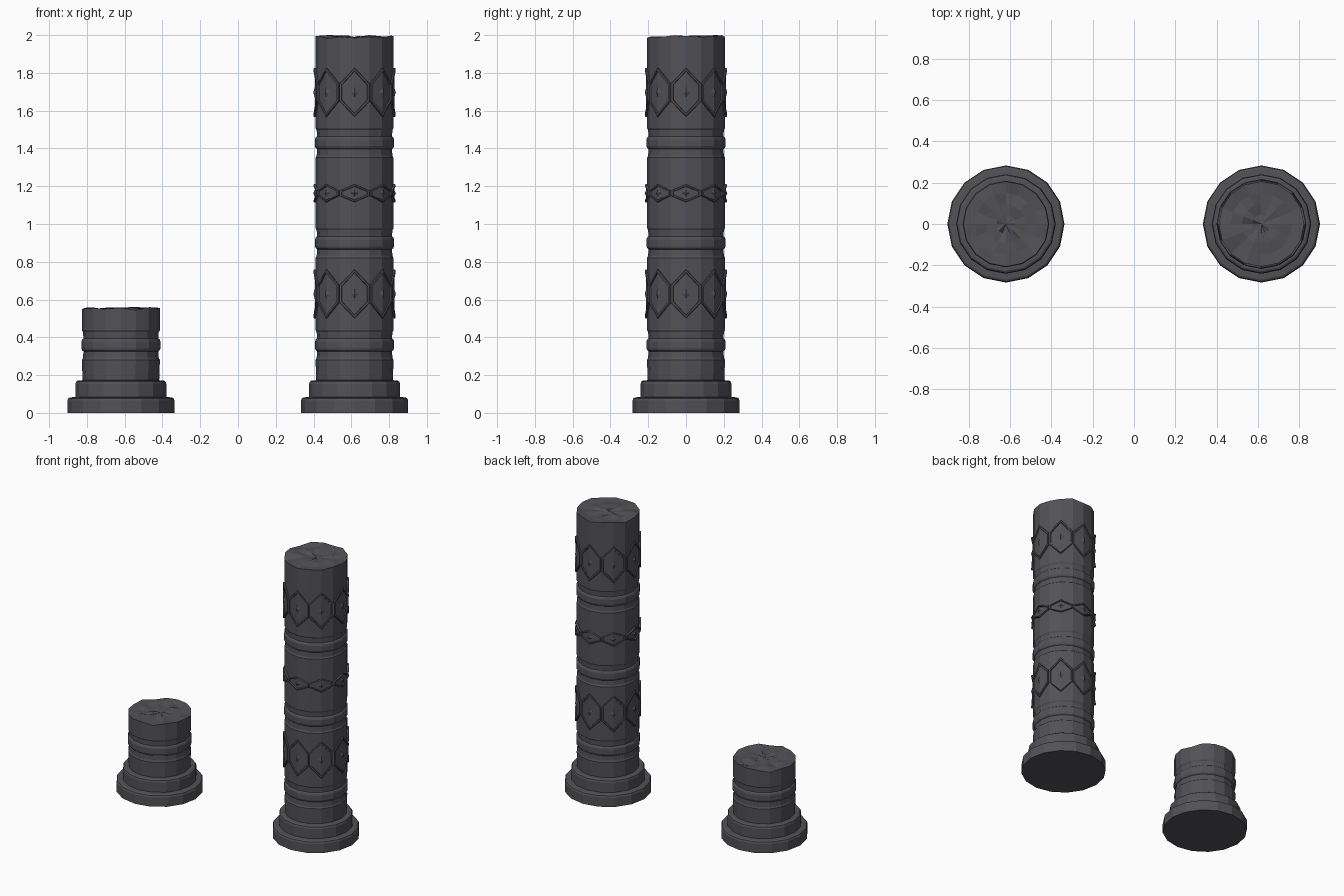
import bpy, bmesh, random
from math import sin, cos, pi

if "Cube" in bpy.data.objects:
    bpy.data.objects.remove(bpy.data.objects["Cube"])

SIDES = 16
R = 0.2065          # shaft radius


def make_object(name, bm, x):
    bmesh.ops.recalc_face_normals(bm, faces=bm.faces)
    me = bpy.data.meshes.new(name)
    bm.to_mesh(me)
    bm.free()
    ob = bpy.data.objects.new(name, me)
    ob.location.x = x
    bpy.context.collection.objects.link(ob)
    ob.data.materials.append(stone)
    return ob


def ring_profile(z):
    """Moulding: two grooves with a rounded ring between them."""
    g = 0.1985
    return [(R, z - 0.079), (R - 0.003, z - 0.075), (g + 0.002, z - 0.068), (g, z - 0.034),
            (R - 0.001, z - 0.028), (R + 0.003, z - 0.018), (R + 0.003, z + 0.018),
            (R - 0.001, z + 0.028), (g, z + 0.034), (g + 0.002, z + 0.068),
            (R - 0.003, z + 0.072), (R, z + 0.078)]


def column(name, x, top, ring_heights, seed):
    rng = random.Random(seed)
    # stepped plinth followed by the shaft mouldings
    profile = [(0.2835, 0), (0.2835, 0.065), (0.279, 0.077), (0.270, 0.082), (0.241, 0.084),
               (0.241, 0.152), (0.237, 0.165), (0.228, 0.171), (0.203, 0.173)]
    for z in ring_heights:
        profile += ring_profile(z)
    bm = bmesh.new()
    angles = [2 * pi * i / SIDES for i in range(SIDES)]
    rings = [[bm.verts.new((r * cos(a), r * sin(a), z)) for a in angles] for r, z in profile]
    # broken top: jagged concentric rings
    for r in (R, 0.15, 0.095, 0.045):
        rings.append([bm.verts.new((r * cos(a), r * sin(a), top - rng.uniform(0, 0.018)))
                      for a in angles])
    rings[-4][3].co.z = top
    bm.faces.new(rings[0])
    for lo, hi in zip(rings, rings[1:]):
        for i in range(SIDES):
            j = (i + 1) % SIDES
            bm.faces.new((lo[i], lo[j], hi[j], hi[i]))
    tip = bm.verts.new((0, 0, top - 0.012))
    for i in range(SIDES):
        bm.faces.new((rings[-1][i], rings[-1][(i + 1) % SIDES], tip))
    make_object(name, bm, x)


def hexagon_band(name, x, z, half, side, rim, stud):
    """Eight raised hexagonal frames folded over the shaft corners."""
    bm = bmesh.new()
    fold = cos(pi / 8)      # facets run straight from corner to corner

    for k in range(8):
        c = k * pi / 4

        def point(u, dz, lift):
            # u: -1..1 across the panel, lying on the two facets either side of the corner
            r, t = R + lift, abs(u)
            px = r * ((1 - t) + t * fold)
            py = r * u * sin(pi / 8)
            return bm.verts.new((px * cos(c) - py * sin(c), px * sin(c) + py * cos(c), z + dz))

        def outline(w, h, s, lift):
            return [point(u, dz, lift) for u, dz in
                    ((0, h), (w, s), (w, -s), (0, -h), (-w, -s), (-w, s))]

        inner = (0.97 - 0.13, half - rim, max(side - rim * 0.4, side * 0.5))
        loops = [outline(0.99, half, side, -0.004),
                 outline(0.99, half, side, 0.007),
                 outline(0.95, half - rim * 0.3, side * 0.95, 0.011),
                 outline(*inner, 0.011),
                 outline(inner[0] - 0.02, inner[1] - 0.003, inner[2], 0.004)]
        for a, b in zip(loops, loops[1:]):
            for i in range(6):
                j = (i + 1) % 6
                bm.faces.new((a[i], a[j], b[j], b[i]))
        p = loops[-1]
        bm.faces.new((p[0], p[1], p[2], p[3]))
        bm.faces.new((p[0], p[3], p[4], p[5]))
        # small diamond stud
        d = [point(u, dz, 0.003) for u, dz in ((0, stud), (0.3, 0), (0, -stud), (-0.3, 0))]
        apex = point(0, 0, 0.012)
        for i in range(4):
            bm.faces.new((d[i], d[(i + 1) % 4], apex))
    make_object(name, bm, x)


stone = bpy.data.materials.new("dark_stone")
stone.diffuse_color = (0.085, 0.085, 0.095, 1)
stone.use_nodes = True
stone.node_tree.nodes["Principled BSDF"].inputs["Base Color"].default_value = stone.diffuse_color

# tall column and broken stump
column("tall_column", 0.617, 2.0, (0.36, 0.90, 1.43), 3)
column("broken_stump", -0.62, 0.56, (0.36,), 8)

# carved bands on the tall column
hexagon_band("lower_hexagon_band", 0.617, 0.63, 0.13, 0.046, 0.016, 0.03)
hexagon_band("middle_hexagon_band", 0.617, 1.163, 0.048, 0.013, 0.010, 0.02)
hexagon_band("upper_hexagon_band", 0.617, 1.697, 0.13, 0.046, 0.016, 0.03)
